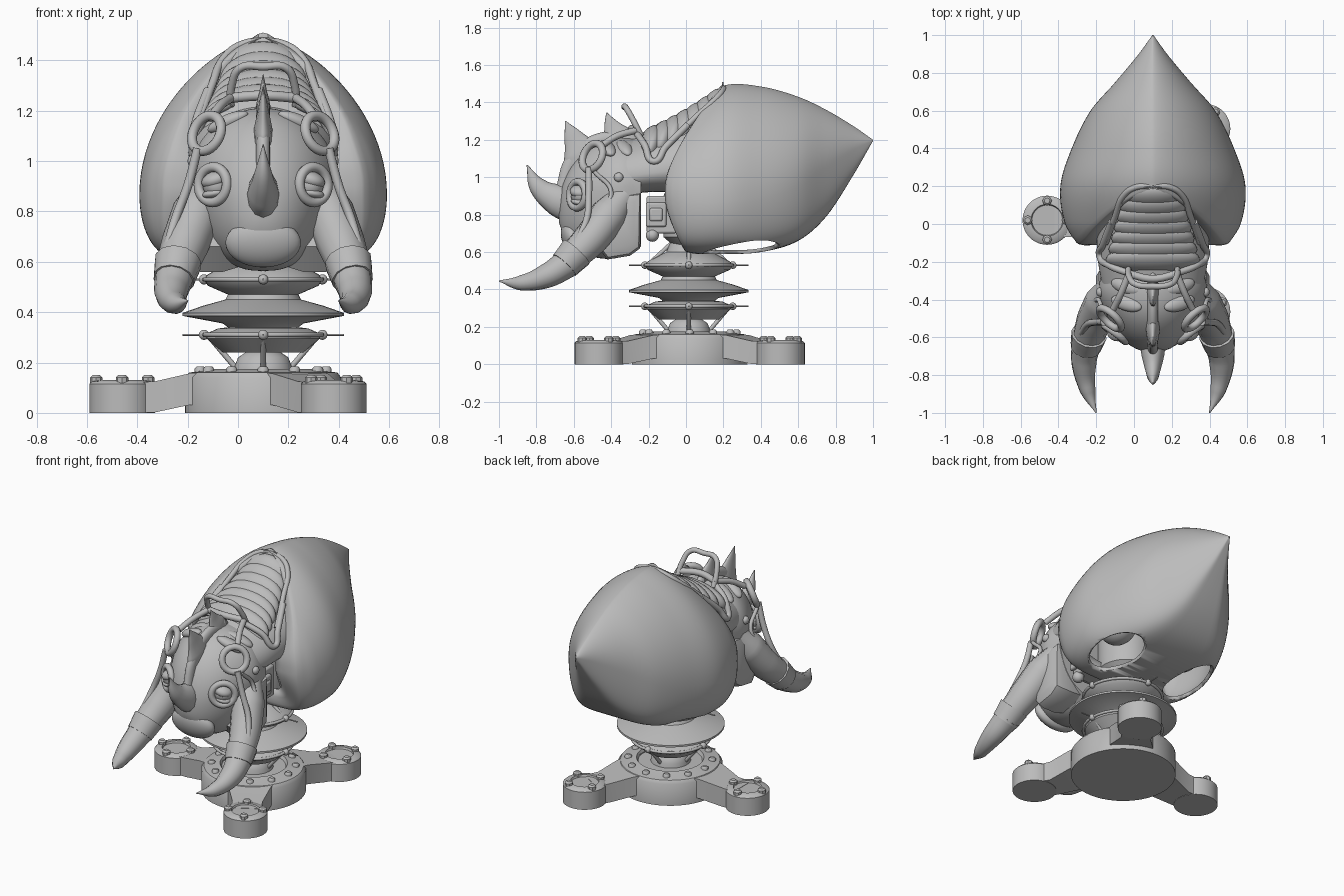
import bpy, bmesh, math
from mathutils import Vector

old = bpy.data.objects.get("Cube")
if old:
    bpy.data.objects.remove(old)

CX = 0.1            # centre line of the creature
HUB = (CX, 0.02)    # centre of the stand
SIDES = ((1, "left"), (-1, "right"))

grey = bpy.data.materials.new("plain grey")
grey.use_nodes = True
grey.diffuse_color = (0.5, 0.5, 0.5, 1)
grey.node_tree.nodes["Principled BSDF"].inputs["Base Color"].default_value = (0.5, 0.5, 0.5, 1)


def finish(ob, angle=40):
    bpy.ops.object.select_all(action='DESELECT')
    ob.select_set(True)
    bpy.context.view_layer.objects.active = ob
    if ob.type == 'CURVE':
        bpy.ops.object.convert(target='MESH')
        ob = bpy.context.object
    ob.data.materials.clear()
    ob.data.materials.append(grey)
    bpy.ops.object.shade_smooth_by_angle(angle=math.radians(angle))
    return ob


def skin(name, rings, caps=(True, True)):
    bm = bmesh.new()
    rows = [[bm.verts.new(p) for p in ring] for ring in rings]
    n = len(rows[0])
    for a, b in zip(rows, rows[1:]):
        for i in range(n):
            bm.faces.new((a[i], a[(i + 1) % n], b[(i + 1) % n], b[i]))
    for want, row in zip(caps, (rows[0], rows[-1])):
        if want:
            bm.faces.new(row)
    bmesh.ops.recalc_face_normals(bm, faces=bm.faces)
    me = bpy.data.meshes.new(name)
    bm.to_mesh(me)
    bm.free()
    ob = bpy.data.objects.new(name, me)
    bpy.context.collection.objects.link(ob)
    return finish(ob)


def sample(rows, y):
    """Smooth interpolation of section rows (y, top, bottom, half width, middle)."""
    y = min(max(y, rows[0][0]), rows[-1][0])
    i = max(k for k in range(len(rows) - 1) if rows[k][0] <= y)
    a, b = rows[i], rows[i + 1]
    p, q = rows[max(i - 1, 0)], rows[min(i + 2, len(rows) - 1)]
    h = b[0] - a[0]
    t = (y - a[0]) / h
    out = []
    for k in range(1, 5):
        ma = (b[k] - p[k]) / (b[0] - p[0]) * h
        mb = (q[k] - a[k]) / (q[0] - a[0]) * h
        out.append(a[k] + t * (ma + t * (3 * (b[k] - a[k]) - 2 * ma - mb
                                         + t * (2 * (a[k] - b[k]) + ma + mb))))
    return out


def loft(name, rows, upper=1, lower=1, front=None, lip=(), steps=28, n=64, caps=(True, True)):
    """Skin along y; lip lists (shrink, y shift) rings that turn the front edge inwards."""
    rings = []
    for j, (shrink, shift) in enumerate([*lip] + [(0, 0)] * (steps + 1)):
        ring = []
        for i in range(n):
            a = math.tau * i / n
            c, s = math.cos(a), math.sin(a)
            y0 = front(s) if front else rows[0][0]
            y = y0 + (rows[-1][0] - y0) * max(j - len(lip), 0) / steps
            top, bottom, w, mid = sample(rows, y)
            f = 1 - shrink * (1 - max(s, 0) ** 4)
            x = math.copysign(abs(c) ** (upper if s > 0 else lower), c) * w
            z = s * ((top - mid) if s > 0 else (mid - bottom))
            ring.append((CX + x * f, y + shift, mid + z * f))
        rings.append(ring)
    return skin(name, rings, caps)


def lathe(name, profile, centre, n=48):
    return skin(name, [[(centre[0] + r * math.cos(math.tau * i / n),
                         centre[1] + r * math.sin(math.tau * i / n), z)
                        for i in range(n)] for r, z in profile])


def tube(name, pts, radii, flat=1):
    """Round tube through points measured from the centre line."""
    cu = bpy.data.curves.new(name, 'CURVE')
    cu.dimensions, cu.bevel_depth, cu.bevel_resolution = '3D', 1, 4
    cu.resolution_u, cu.use_fill_caps = 8, True
    sp = cu.splines.new('BEZIER')
    sp.bezier_points.add(len(pts) - 1)
    for i, (bp, p) in enumerate(zip(sp.bezier_points, pts)):
        bp.co = p
        bp.radius = radii[i] if isinstance(radii, (list, tuple)) else radii
        bp.handle_left_type = bp.handle_right_type = 'AUTO'
    ob = bpy.data.objects.new(name, cu)
    bpy.context.collection.objects.link(ob)
    ob.location.x, ob.scale.x = CX, flat
    return finish(ob, 50)


def ball(name, at, size, rot=(0, 0, 0)):
    bpy.ops.mesh.primitive_uv_sphere_add(segments=32, ring_count=16, radius=1, location=at, rotation=rot)
    ob = bpy.context.object
    ob.name, ob.scale = name, size
    return finish(ob)


def ring(name, at, big, small, facing):
    bpy.ops.mesh.primitive_torus_add(major_radius=big, minor_radius=small, major_segments=32,
                                     minor_segments=10, location=at,
                                     rotation=Vector(facing).to_track_quat('Z', 'Y').to_euler())
    bpy.context.object.name = name
    return finish(bpy.context.object)


def box(name, at, size):
    bpy.ops.mesh.primitive_cube_add(size=1, location=at)
    ob = bpy.context.object
    ob.name, ob.scale = name, size
    bpy.ops.object.transform_apply(location=False, rotation=False, scale=True)
    mod = ob.modifiers.new("bevel", 'BEVEL')
    mod.width, mod.segments = 0.01, 2
    return finish(ob)


def polar(centre, r, a):
    return centre[0] + r * math.cos(a), centre[1] + r * math.sin(a)


def bolts(name, centre, r, z, count, size=0.022, turn=0):
    for i in range(count):
        p = polar(centre, r, turn + math.tau * i / count)
        lathe(f"{name}_{i + 1}", [(size, z - 0.02), (size, z + 0.01), (size * 0.6, z + 0.02)], p, 8)


# Stand: round hub, three arms with round feet, bolts
lathe("stand_hub", [(0.31, 0), (0.31, 0.14), (0.295, 0.16), (0.22, 0.17), (0.2, 0.175), (0.19, 0.155)], HUB, 64)
bolts("hub_bolt", HUB, 0.25, 0.165, 12)
for k, a in enumerate((math.pi, math.pi / 3, -math.pi / 3), 1):
    foot = polar(HUB, 0.56, a)
    lathe(f"foot_{k}", [(0.13, 0), (0.13, 0.115), (0.12, 0.125), (0.085, 0.13), (0.08, 0.118)], foot)
    bolts(f"foot_{k}_bolt", foot, 0.103, 0.13, 4, 0.025, a)
    arm = []
    for r, w, low, h in ((0.2, 0.15, 0.04, 0.165), (0.3, 0.125, 0.03, 0.155), (0.43, 0.09, 0.002, 0.125),
                         (0.52, 0.09, 0.002, 0.12)):
        corners = ((-w, low), (w, low), (w, h), (-w, h))
        arm.append([(*polar(polar(HUB, r, a), u, a + math.pi / 2), z) for u, z in corners])
    skin(f"arm_{k}", arm)

# Spring column of stacked bellows, with pinned rings and struts
COL = (CX, 0.015)
lathe("bellows", [(0.12, 0.15), (0.115, 0.18), (0.1, 0.22), (0.07, 0.24), (0.16, 0.24), (0.225, 0.295),
                  (0.225, 0.315), (0.18, 0.335), (0.14, 0.34), (0.16, 0.355), (0.32, 0.385), (0.32, 0.397),
                  (0.24, 0.425), (0.15, 0.45), (0.14, 0.47), (0.22, 0.505), (0.235, 0.53), (0.22, 0.55),
                  (0.15, 0.585), (0.12, 0.6), (0.1, 0.65)], COL)
for z, inner, iz in ((0.31, 0.11, 0.18), (0.53, 0.09, 0.65)):
    ring("bellows_ring", (*COL, z), 0.235, 0.009, (0, 0, 1))
    for i in range(4):
        a = math.tau * i / 4
        o = (0, COL[1])
        tube("strut", [(*polar(o, inner, a), iz), (*polar(o, 0.22, a), z)], 0.011)
        ball("strut_joint", (*polar(COL, 0.235, a), z), (0.02, 0.02, 0.02))
        tube("ring_pin", [(*polar(o, 0.22, a), z), (*polar(o, 0.32, a), z)], 0.004)

# Inner chassis between column and body
lathe("chassis_drum", [(0.1, 0.62), (0.17, 0.68), (0.17, 0.9), (0.14, 0.98)], (CX, 0.05))
box("chassis_block", (CX, -0.13, 0.8), (0.4, 0.16, 0.2))
for s, side in SIDES:
    box(f"{side}_side_panel", (CX + s * 0.205, -0.16, 0.8), (0.03, 0.11, 0.13))
    box(f"{side}_panel_screen", (CX + s * 0.222, -0.16, 0.8), (0.02, 0.07, 0.07))
    ball(f"{side}_panel_knob", (CX + s * 0.18, -0.18, 0.69), (0.035, 0.035, 0.035))

# Pointed rear shell hugging the neck, with two lower ports
shell = loft("rear_shell", [
    (-0.12, 1.25, 0.68, 0.39, 0.91), (0, 1.38, 0.6, 0.465, 0.87), (0.2, 1.49, 0.59, 0.49, 0.87),
    (0.4, 1.485, 0.6, 0.43, 0.9), (0.6, 1.43, 0.66, 0.33, 0.97), (0.75, 1.36, 0.79, 0.2, 1.06),
    (0.9, 1.27, 1.02, 0.075, 1.15), (1.0, 1.2, 1.195, 0.003, 1.198)], 1.35, 0.32,
    lambda s: -0.1 + (0.3 * s ** 3 if s > 0 else 0.1 * s * s),
    ((0.4, 0.0), (0.25, -0.012), (0.1, -0.013), (0.03, -0.007)), 40, 96, (False, True))
solid = shell.modifiers.new("thickness", 'SOLIDIFY')
solid.thickness, solid.offset = 0.02, -1
for s, side in SIDES:
    cutter = ball(f"{side}_port_cutter", (CX + s * 0.29, 0.31, 0.59), (0.14, 0.22, 0.1))
    cutter.hide_render, cutter.hide_viewport = True, True
    cut = shell.modifiers.new("port", 'BOOLEAN')
    cut.object, cut.operation = cutter, 'DIFFERENCE'
    ball(f"{side}_port_motor", (CX + s * 0.25, 0.27, 0.8), (0.1, 0.12, 0.1))

# Neck with overlapping back plates and a collar that dips at each side
loft("neck", [(-0.36, 1.18, 0.9, 0.26, 1), (-0.2, 1.23, 0.92, 0.29, 1.02), (0, 1.3, 0.92, 0.3, 1.05),
              (0.2, 1.4, 0.92, 0.3, 1.1), (0.4, 1.38, 0.95, 0.2, 1.1)], 1.1, 0.6)
for i in range(7):
    t = i / 6
    ball(f"back_plate_{i + 1}", (CX, -0.19 + 0.34 * t, 1.155 + 0.15 * t + 0.045 * t * t),
         (0.25 - 0.09 * t, 0.075, 0.13), (-0.35, 0, 0))
rim = [(0.25, -0.1, 1.17), (0.2, 0.04, 1.31), (0.155, 0.15, 1.41), (0.09, 0.195, 1.46), (0, 0.2, 1.475)]
tube("shell_opening_rim", rim + [(-x, y, z) for x, y, z in rim[-2::-1]], 0.016)
collar = [(0.13, -0.26, 1.23), (0.23, -0.22, 1.17), (0.282, -0.17, 1.085), (0.265, -0.11, 1.16), (0.22, 0.01, 1.28)]
for s, side in SIDES:
    tube(f"{side}_neck_collar", [(s * x, y, z) for x, y, z in collar], 0.018)

# Head, chin and mouth
loft("head", [(-0.68, 0.88, 0.76, 0.04, 0.82), (-0.65, 0.99, 0.68, 0.11, 0.84), (-0.58, 1.1, 0.61, 0.185, 0.88),
              (-0.48, 1.18, 0.57, 0.245, 0.92), (-0.36, 1.21, 0.57, 0.285, 0.95), (-0.24, 1.2, 0.63, 0.27, 0.95)],
     1.05, 0.8, steps=20)
ball("mouth", (CX, -0.605, 0.675), (0.15, 0.06, 0.1), (0.3, 0, 0))

# Horns along the centre line
tube("nose_horn", [(0, -0.59, 0.84), (0, -0.69, 0.88), (0, -0.79, 0.95), (0, -0.85, 1.065)],
     [0.1, 0.085, 0.05, 0.003], 0.72)
tube("brow_horn", [(0, -0.53, 1.04), (0, -0.56, 1.13), (0, -0.605, 1.22), (0, -0.645, 1.3)],
     [0.11, 0.1, 0.05, 0.003], 0.36)
tube("crown_horn", [(0, -0.34, 1.16), (0, -0.37, 1.22), (0, -0.4, 1.28), (0, -0.425, 1.345)],
     [0.1, 0.08, 0.04, 0.003], 0.36)
tube("crest_ridge", [(0, -0.66, 0.92), (0, -0.6, 1.1), (0, -0.48, 1.19), (0, -0.3, 1.21)], 0.04, 0.7)

# Rein handle
tube("rein_handle", [(-0.13, -0.24, 1.22), (-0.125, -0.28, 1.3), (-0.09, -0.32, 1.37), (0, -0.33, 1.375),
                     (0.09, -0.32, 1.37), (0.125, -0.28, 1.3), (0.13, -0.24, 1.22)], 0.016)
tube("rein_bar", [(-0.14, -0.26, 1.25), (0, -0.29, 1.26), (0.14, -0.26, 1.25)], 0.02)

jaw = [(-0.24, 0.92), (-0.245, 0.62), (-0.3, 0.58), (-0.42, 0.56), (-0.5, 0.66), (-0.4, 0.9)]
for s, side in SIDES:
    # Tusks with cuffs, and jaw plates behind them
    tube(f"{side}_tusk_root", [(s * 0.22, -0.33, 0.9), (s * 0.26, -0.41, 0.8), (s * 0.31, -0.51, 0.67),
                               (s * 0.35, -0.62, 0.56)], [0.07, 0.1, 0.095, 0.08])
    tube(f"{side}_tusk_cuff", [(s * 0.338, -0.585, 0.6), (s * 0.355, -0.65, 0.53)], [0.095, 0.083])
    tube(f"{side}_tusk_tip", [(s * 0.35, -0.62, 0.55), (s * 0.365, -0.74, 0.475), (s * 0.345, -0.88, 0.435),
                              (s * 0.3, -1.0, 0.445)], [0.08, 0.066, 0.042, 0.003])
    skin(f"{side}_jaw_plate", [[(CX + s * x, -0.36 + (y + 0.36) * f, 0.74 + (z - 0.74) * f) for y, z in jaw]
                               for x, f in ((0.1, 0.9), (0.16, 1), (0.25, 1), (0.285, 0.93), (0.3, 0.7))])
    # Eyes with rims and lids
    out = Vector((s * 0.6, -0.8, 0.05))
    eye = Vector((CX + s * 0.185, -0.56, 0.905))
    ball(f"{side}_eye", eye, (0.055, 0.055, 0.055))
    ring(f"{side}_eye_rim", eye + out * 0.025, 0.07, 0.02, out)
    ball(f"{side}_upper_eyelid", eye + Vector((0, 0, 0.02)) + out * 0.006, (0.058, 0.056, 0.035), (0, s * 0.3, 0))
    ball(f"{side}_lower_eyelid", eye + Vector((0, 0, -0.032)) + out * 0.006, (0.054, 0.05, 0.022), (0, s * 0.2, 0))
    # Harness rings, straps and brow plates
    ring(f"{side}_harness_ring", (CX + s * 0.225, -0.5, 1.11), 0.075, 0.02, (s * 0.65, -0.7, 0.35))
    tube(f"{side}_upper_strap", [(s * 0.13, -0.27, 1.25), (s * 0.17, -0.37, 1.22), (s * 0.21, -0.45, 1.17)], 0.018)
    tube(f"{side}_lower_strap", [(s * 0.26, -0.52, 1.05), (s * 0.3, -0.52, 0.9), (s * 0.345, -0.53, 0.78),
                                 (s * 0.38, -0.58, 0.66)], 0.018)
    tube(f"{side}_cheek_strap", [(s * 0.27, -0.49, 1.03), (s * 0.29, -0.4, 0.92), (s * 0.34, -0.47, 0.8)], 0.012)
    for y in (-0.42, -0.33):
        ball(f"{side}_brow_plate", (CX + s * 0.14, y, 1.155), (0.09, 0.04, 0.03), (0, s * 0.4, s * 0.3))
    ball(f"{side}_temple_stud", (CX + s * 0.28, -0.36, 1.0), (0.02, 0.025, 0.025))
